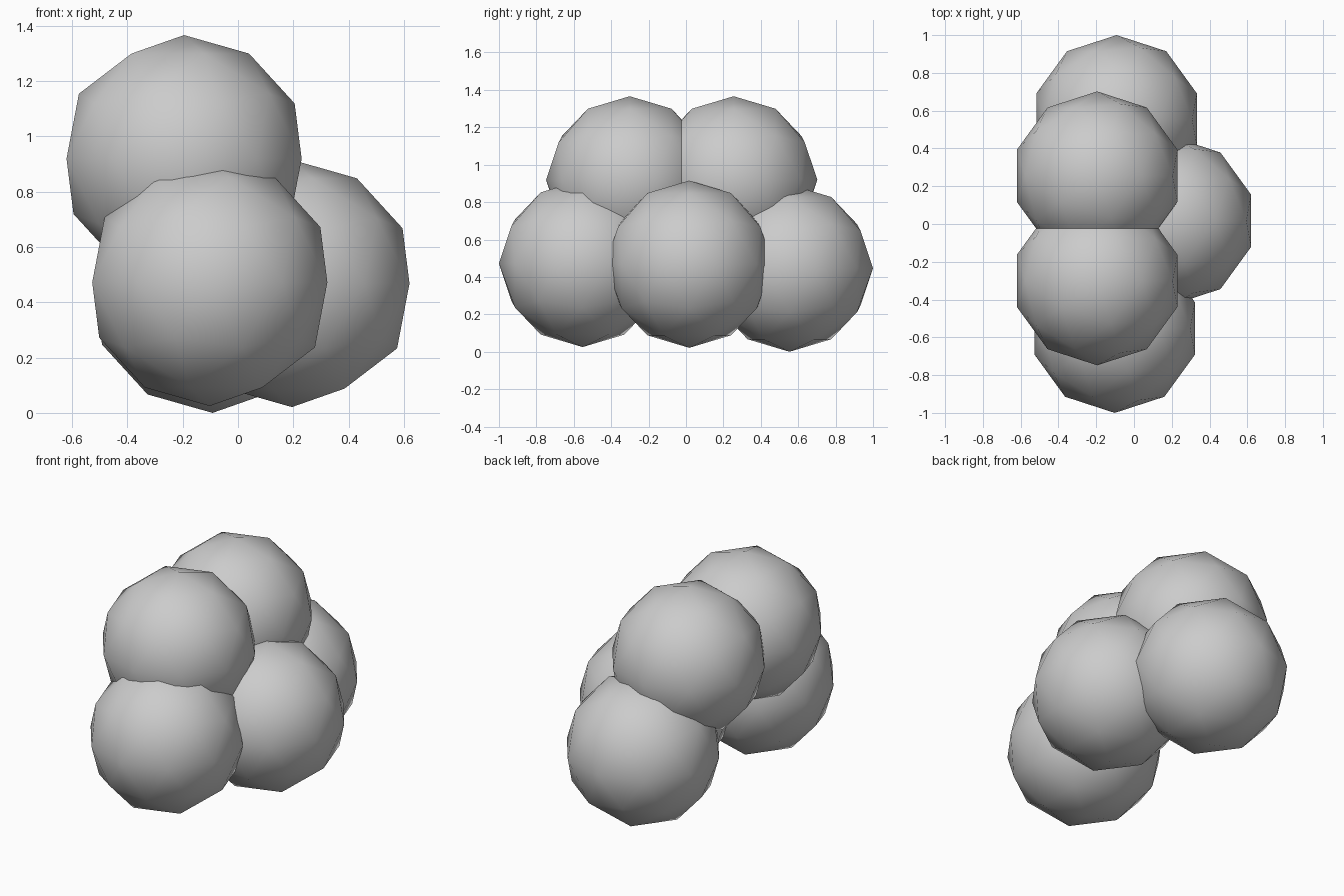
import bpy

if "Cube" in bpy.data.objects:
    bpy.data.objects.remove(bpy.data.objects["Cube"])

RADIUS = 0.447


def ball(name, centre):
    bpy.ops.mesh.primitive_ico_sphere_add(subdivisions=2, radius=RADIUS, location=centre)
    obj = bpy.context.object
    obj.name = name
    bpy.ops.object.shade_smooth()
    return obj


# Cluster of overlapping faceted balls: three in the lower tier, two on top
balls = {
    "lower_front_ball": (-0.102, -0.553, 0.472),
    "lower_back_ball": (-0.092, 0.553, 0.447),
    "lower_right_ball": (0.195, 0.017, 0.468),
    "upper_front_ball": (-0.195, -0.301, 0.919),
    "upper_back_ball": (-0.195, 0.255, 0.919),
}
for name, centre in balls.items():
    ball(name, centre)
